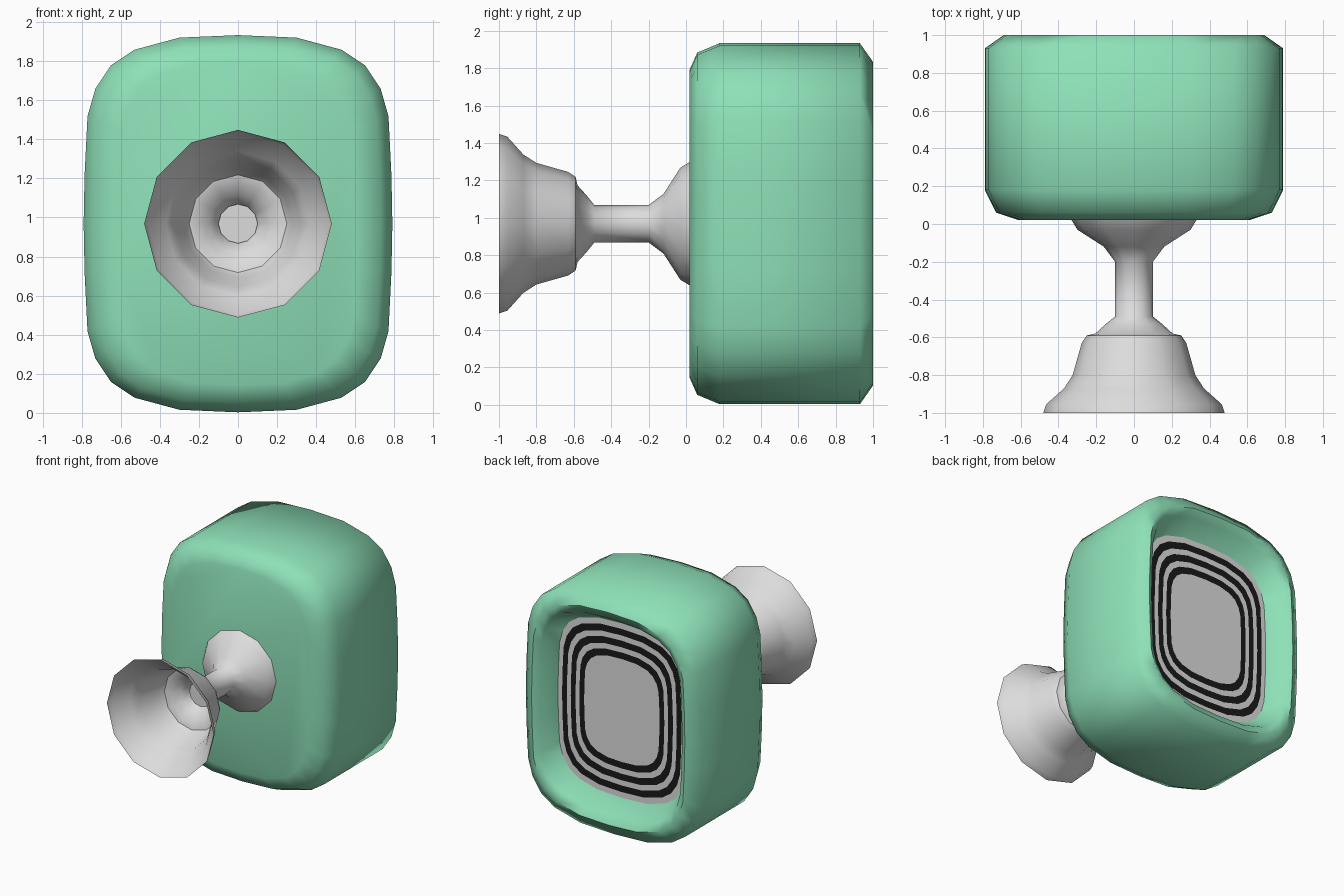
import bpy, math

if "Cube" in bpy.data.objects:
    bpy.data.objects.remove(bpy.data.objects["Cube"])

CZ = 0.968          # height of the shared axis
HX, HZ = 0.79, 0.965  # half width and half height of the body


def material(name, color):
    m = bpy.data.materials.new(name)
    m.diffuse_color = (*color, 1)
    m.use_nodes = True
    m.node_tree.nodes["Principled BSDF"].inputs["Base Color"].default_value = m.diffuse_color
    return m


GREEN = material("mint green", (0.27, 0.75, 0.48))
GREY = material("light grey", (0.72, 0.72, 0.72))
BLACK = material("black", (0.01, 0.01, 0.01))

# One quadrant of the rounded outline, mirrored to a full loop
QUAD = [(0, 0.965), (0.30, 0.952), (0.53, 0.89), (0.65, 0.81),
        (0.73, 0.69), (0.77, 0.55), (0.785, 0.25), (0.79, 0)]
HALF = QUAD + [(x, -z) for x, z in QUAD[-2::-1]]
OUTLINE = HALF + [(-x, z) for x, z in HALF[-2:0:-1]]


def body_loop(hx, hz, y):
    return [(x * hx / HX, y, CZ + z * hz / HZ) for x, z in OUTLINE]


def circle_loop(r, y, n=12):
    return [(r * math.sin(2 * math.pi * i / n), y,
             CZ + r * math.cos(2 * math.pi * i / n)) for i in range(n)]


def loft(name, loops, mats, cap_start=False, cap_end=False, band_mat=None, angle=60):
    """Bridge a row of loops that run from front to back or inwards."""
    n = len(loops[0])
    verts = [v for lp in loops for v in lp]
    faces, idx = [], []
    for k in range(len(loops) - 1):
        for i in range(n):
            j = (i + 1) % n
            faces.append((k * n + j, k * n + i, (k + 1) * n + i, (k + 1) * n + j))
            idx.append(band_mat(k) if band_mat else 0)
    if cap_start:
        faces.append(tuple(range(n)))
        idx.append(0)
    if cap_end:
        faces.append(tuple(reversed(range((len(loops) - 1) * n, len(loops) * n))))
        idx.append(0)
    # Faces are wound inwards above, so flip them to face outwards
    faces = [tuple(reversed(f)) for f in faces]
    me = bpy.data.meshes.new(name)
    me.from_pydata(verts, [], faces)
    for m in mats:
        me.materials.append(m)
    me.polygons.foreach_set("material_index", idx)
    ob = bpy.data.objects.new(name, me)
    bpy.context.collection.objects.link(ob)
    # Make normals consistent and outward
    import bmesh
    bm = bmesh.new()
    bm.from_mesh(me)
    bmesh.ops.recalc_face_normals(bm, faces=bm.faces)
    bm.to_mesh(me)
    bm.free()
    bpy.ops.object.select_all(action='DESELECT')
    ob.select_set(True)
    bpy.context.view_layer.objects.active = ob
    bpy.ops.object.shade_smooth_by_angle(angle=math.radians(angle))
    return ob


# Body: rounded front, straight sides, rim and dished back
BODY = [(0.61, 0.825, 0.02), (0.73, 0.915, 0.06), (0.79, 0.965, 0.18),
        (0.79, 0.965, 0.93), (0.69, 0.865, 1.0), (0.64, 0.80, 0.965),
        (0.575, 0.71, 0.82)]
loft("body", [body_loop(*p) for p in BODY], [GREEN], cap_start=True, cap_end=True)

# Screen: flat plate with three black rings, just above the dish floor
RINGS = [1.0, 0.935, 0.86, 0.80, 0.725, 0.665, 0.59]
screen = loft("ringed_screen", [body_loop(0.575 * s, 0.71 * s, 0.825) for s in RINGS],
              [GREY, BLACK], cap_end=True, band_mat=lambda k: k % 2)
if screen.data.polygons[0].normal.y < 0:
    screen.data.flip_normals()

# Hollow mounting cup, open to the front
CUP = [(0.48, -1.0), (0.465, -0.955), (0.37, -0.87), (0.325, -0.80),
       (0.277, -0.63), (0.25, -0.59)]
loft("mounting_cup", [circle_loop(*p) for p in CUP], [GREY])

# Stem: flared at both ends, with a disc closing the hollow
STEM = [(0.25, -0.59), (0.205, -0.58), (0.15, -0.53), (0.10, -0.49),
        (0.10, -0.20), (0.16, -0.12), (0.30, -0.03), (0.33, 0.02)]
loft("stem", [circle_loop(*p) for p in STEM], [GREY])
loft("stem_disc", [circle_loop(0.10, -0.48), circle_loop(0.10, -0.475)], [GREY],
     cap_start=True, cap_end=True)
